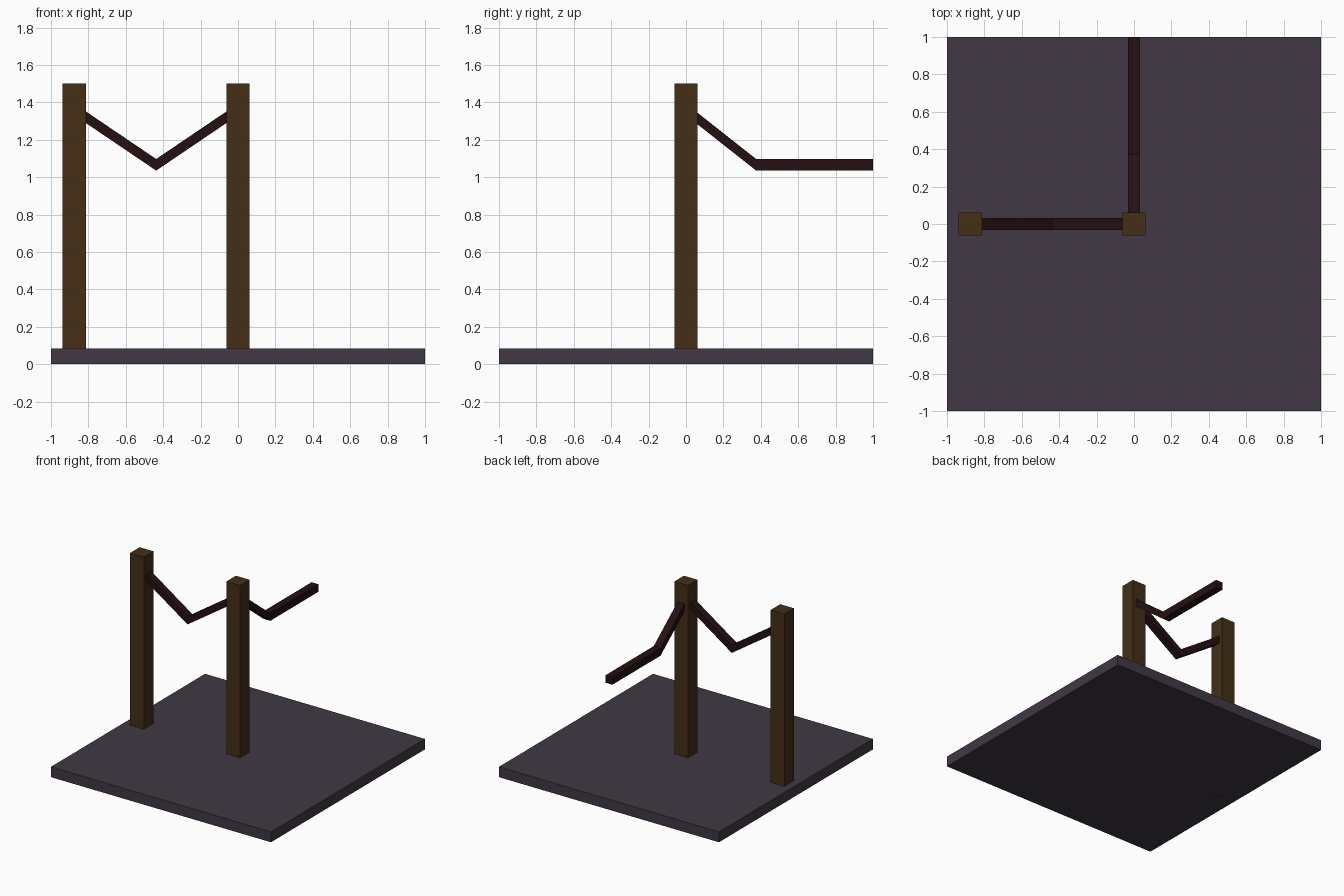
import bpy, bmesh

if "Cube" in bpy.data.objects:
    bpy.data.objects.remove(bpy.data.objects["Cube"])

def material(name, rgb):
    m = bpy.data.materials.new(name)
    m.diffuse_color = (*rgb, 1)
    m.use_nodes = True
    m.node_tree.nodes["Principled BSDF"].inputs["Base Color"].default_value = m.diffuse_color
    return m

STONE = material("stone", (0.052, 0.040, 0.058))
WOOD = material("wood", (0.058, 0.028, 0.008))
ROPE = material("rope", (0.018, 0.005, 0.006))

def finish(name, bm, mat):
    bmesh.ops.recalc_face_normals(bm, faces=bm.faces)
    me = bpy.data.meshes.new(name)
    bm.to_mesh(me)
    bm.free()
    me.materials.append(mat)
    ob = bpy.data.objects.new(name, me)
    bpy.context.collection.objects.link(ob)
    return ob

def box(name, x, y, sx, sy, height, mat):
    bm = bmesh.new()
    bmesh.ops.create_cube(bm, size=1)
    for v in bm.verts:
        v.co = (x + v.co.x * sx, y + v.co.y * sy, (v.co.z + 0.5) * height)
    return finish(name, bm, mat)

def rope(name, path, side):
    """Square rope swept along path, upright section, side = half-width direction."""
    bm = bmesh.new()
    rings = []
    for x, y, z in path:
        rings.append([bm.verts.new((x + s * side[0], y + s * side[1], z + h))
                      for s, h in ((-1, -R), (1, -R), (1, R), (-1, R))])
    for a, b in zip(rings, rings[1:]):
        for i in range(4):
            j = (i + 1) % 4
            bm.faces.new((a[i], a[j], b[j], b[i]))
    bm.faces.new(rings[0])
    bm.faces.new(rings[-1])
    return finish(name, bm, ROPE)

R = 0.031            # rope half thickness
TOP, LOW = 1.362, 1.066   # rope height at posts and at sag
PX = -0.875          # outer post position

# Floor slab
box("floor_slab", 0, 0, 2, 2, 0.085, STONE)

# Posts, running through the slab
for name, x in (("corner_post", 0), ("end_post", PX)):
    box(name, x, 0, 0.125, 0.125, 1.5, WOOD)

# Sagging rope between posts, and rope running to the back edge
rope("side_rope", [(PX, 0, TOP), (PX / 2, 0, LOW), (0, 0, TOP)], (0, R))
rope("back_rope", [(0, 0, TOP), (0, 0.375, LOW), (0, 1, LOW)], (R, 0))
